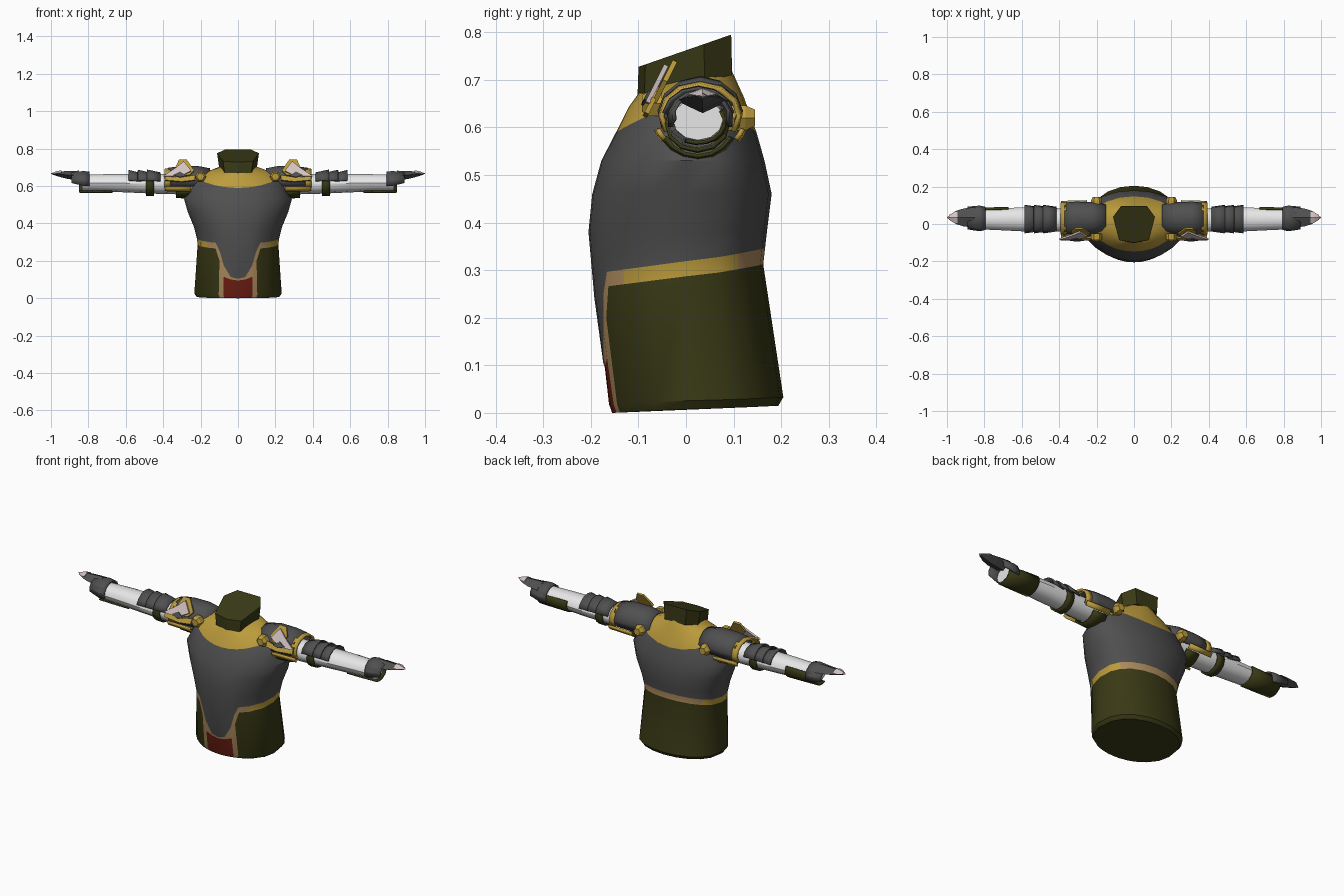
import bpy, bmesh, math
from math import sin, cos, pi, radians

if "Cube" in bpy.data.objects:
    bpy.data.objects.remove(bpy.data.objects["Cube"])


def mat(name, rgb):
    m = bpy.data.materials.new(name)
    m.diffuse_color = (*rgb, 1)
    m.use_nodes = True
    m.node_tree.nodes["Principled BSDF"].inputs["Base Color"].default_value = m.diffuse_color
    return m


GREY = mat("dark_grey", (.08, .08, .08))
OLIVE = mat("olive", (.041, .041, .008))
GOLD = mat("gold", (.5, .33, .045))
TAN = mat("tan", (.42, .26, .11))
RED = mat("dark_red", (.16, .014, .007))
WHITE = mat("white", (.82, .82, .82))
PALE = mat("pale_pink", (.66, .55, .55))


def make(name, verts, faces, mats, index=None, mirror=False, thick=0, smooth=35):
    me = bpy.data.meshes.new(name)
    me.from_pydata(verts, [], faces)
    for m in mats:
        me.materials.append(m)
    if index:
        for p, i in zip(me.polygons, index):
            p.material_index = i
    bm = bmesh.new()
    bm.from_mesh(me)
    bmesh.ops.recalc_face_normals(bm, faces=bm.faces)
    bm.to_mesh(me)
    bm.free()
    ob = bpy.data.objects.new(name, me)
    bpy.context.collection.objects.link(ob)
    if thick:
        s = ob.modifiers.new("thickness", 'SOLIDIFY')
        s.thickness = thick
    if mirror:
        ob.modifiers.new("mirror", 'MIRROR').use_clip = False
    bpy.ops.object.select_all(action='DESELECT')
    ob.select_set(True)
    bpy.context.view_layer.objects.active = ob
    if smooth:
        bpy.ops.object.shade_smooth_by_angle(angle=radians(smooth))
    return ob


def loft(rings, closed=True, caps=()):
    """Join rings of equal length with quads; caps lists rings to fill."""
    n = len(rings[0])
    verts = [p for r in rings for p in r]
    faces = [(j * n + i, j * n + (i + 1) % n, (j + 1) * n + (i + 1) % n, (j + 1) * n + i)
             for j in range(len(rings) - 1) for i in range(n if closed else n - 1)]
    faces += [tuple(c * n + i for i in range(n)) for c in caps]
    return verts, faces


def tube(name, stations, m, a0=0, a1=360, n=12, thick=.008, caps=(), smooth=35):
    """Mirrored arm shell along x; stations are (x, cy, cz, ry, rz), 90 degrees is up."""
    full = a1 - a0 == 360
    angs = [radians(a0 + (a1 - a0) * i / (n if full else n - 1)) for i in range(n)]
    rings = [[(x, cy + ry * cos(a), cz + rz * sin(a)) for a in angs]
             for x, cy, cz, ry, rz in stations]
    v, f = loft(rings, full, caps)
    return make(name, v, f, [m], mirror=True, thick=thick, smooth=smooth)


# ---- torso: half width, front depth and back depth by height
PROFILE = [(0, .225, .16, .195), (.03, .235, .163, .205), (.08, .231, .165, .198),
           (.11, .228, .176, .193), (.3, .215, .2, .161), (.38, .235, .205, .17),
           (.46, .268, .197, .18), (.53, .288, .178, .165), (.59, .245, .147, .148),
           (.65, .23, .12, .13)]


def section(z):
    for p, q in zip(PROFILE, PROFILE[1:]):
        if z <= q[0]:
            t = (z - p[0]) / (q[0] - p[0])
            return [a + (b - a) * t for a, b in zip(p[1:], q[1:])]
    return PROFILE[-1][1:]


def surf(a, z, k=1):
    w, f, b = section(z)
    c = cos(a)
    y = -f * c if c > 0 else b * abs(c) ** .75
    return (k * w * sin(a), k * y, z)


half = [0, .17, .347, .463, .585, .85, 1.2, pi / 2, 1.9, 2.2, 2.5, 2.83, pi]
angles = half + [-a for a in half[-2:0:-1]]
# trim edges at the front tabard, then a rising waist band
TABARD = {0: (.095, .104), .17: (.1, .113), .347: (.115, .175), .463: (.2, .25)}


def column(a):
    u = (1 - cos(a)) / 2
    lo, hi = TABARD.get(abs(a), (.262 + .05 * u, .292 + .054 * u))
    top = .59 + .055 * sin(a) ** 2
    base = .015 * u
    return [surf(a, base, .97), surf(a, base + .018)] + [
        surf(a, z) for z in (lo, hi, (hi + .38) / 2, .38, .46, .53, top)]


cols = [column(a) for a in angles]
rings = [list(r) for r in zip(*cols)]
# yoke rows slope up to the collar
collar = [(.095 * sin(a), -.095 * cos(a), .70 - .022 * cos(a)) for a in angles]
yoke_mid = [tuple(.5 * (p + q) + (.008 if k == 2 else 0) for k, (p, q) in enumerate(zip(e, c)))
            for e, c in zip(rings[-1], collar)]
rings += [yoke_mid, collar]
verts, faces = loft(rings, True, (0, len(rings) - 1))
index = []
for row in range(len(rings) - 1):
    for i in range(len(angles)):
        d = min(i, len(angles) - 1 - i)         # column counted from the front
        if row < 2:
            index.append(3 if d < 2 else 2 if d == 2 else 1)
        elif row == 2:
            index.append(4 if 5 <= d <= 8 else 2)
        else:
            index.append(0 if row < 8 else 4)
index += [1, 4]
make("torso", verts, faces, [GREY, OLIVE, TAN, RED, GOLD], index)

# ---- neck collar, faceted, with slanted top
right = [(0, -.105), (.08, -.09), (.112, .04), (.07, .1)]
plan = right + [(-x, y) for x, y in right[:0:-1]]
low = [(x * .9, y * .97, .69 + .2 * y) for x, y in plan]
high = [(x, y * .95, .762 + .33 * y) for x, y in plan]
v, f = loft([low, high], True, (0, 1))
make("neck_collar", v, f, [OLIVE], smooth=0)

# ---- arms
tube("arm", [(.2, .02, .61, .062, .056), (.4, .022, .611, .062, .054), (.6, .025, .615, .064, .049),
             (.72, .025, .617, .058, .046), (.835, .025, .617, .053, .044)],
     WHITE, thick=0, caps=(0, 4))

# ---- shoulder caps with gold edging
tube("shoulder_cap", [(.15, .03, .625, .075, .07), (.22, .03, .63, .086, .078),
                      (.31, .03, .63, .09, .076), (.372, .03, .628, .084, .07)],
     GREY, -25, 205, 9)
tube("shoulder_edge", [(.36, .03, .626, .089, .073), (.392, .03, .624, .086, .068)],
     GOLD, -30, 210, 9, .01)
for name, a in (("shoulder_hem_back", -38), ("shoulder_hem_front", 200)):
    tube(name, [(.25, .03, .626, .094, .08), (.39, .03, .624, .09, .074)], GOLD, a, a + 18, 3, .01)
tube("armpit_guard", [(.25, .025, .61, .078, .07), (.33, .025, .61, .072, .066)],
     OLIVE, 205, 335, 7)

# ---- elbow: olive strap and three overlapping plates
tube("elbow_strap", [(.45, .024, .608, .069, .062), (.492, .024, .608, .069, .06)], OLIVE)
for i in range(3):
    x = .415 + .05 * i
    tube("elbow_plate_%d" % (i + 1),
         [(x, .026, .615, .068, .058 - .002 * i), (x + .07, .026, .617, .078, .071 - .001 * i)],
         GREY, 12, 168, 7, .006, smooth=20)

# ---- forearm guard on the lower rear side
tube("forearm_guard", [(.67, .025, .616, .068, .053), (.76, .025, .615, .065, .052),
                       (.85, .025, .612, .06, .048)], OLIVE, -115, 30, 8)

# ---- gauntlet cuff and pointed hand plate
tube("gauntlet_cuff", [(.795, .03, .617, .063, .06), (.825, .03, .617, .07, .063),
                       (.89, .032, .628, .062, .046)], GREY, -15, 195, 9, smooth=25)


def spike(name, stations, m):
    """Diamond section blade; stations are (x, half width, bottom, ridge)."""
    r = [[(x, .035 - w, (lo + hi) / 2), (x, .035, hi), (x, .035 + w, (lo + hi) / 2), (x, .035, lo)]
         for x, w, lo, hi in stations]
    v, f = loft(r, True, (0, len(r) - 1))
    make(name, v, f, [m], mirror=True, smooth=0)


spike("hand_plate", [(.85, .055, .63, .682), (.91, .048, .638, .68), (.95, .036, .648, .678),
                     (.99, .012, .66, .672)], GREY)
spike("hand_tip", [(.945, .03, .66, .683), (.965, .028, .658, .681), (1.0, .002, .664, .668)], PALE)


# ---- winged shoulder ornaments, leaning back
def wing(name, outline, m, offset, thick):
    pts = [(x, -.088 + .5 * (z - .645) + offset, z) for x, z in outline]
    make(name, pts, [tuple(range(len(pts)))], [m], mirror=True, thick=thick, smooth=0)


wing("wing_backing", [(.235, .685), (.275, .743), (.315, .742), (.335, .70), (.3, .655), (.26, .66)],
     GOLD, .012, .01)
wing("wing_blade", [(.25, .682), (.29, .733), (.33, .7), (.398, .655), (.335, .652), (.285, .665)],
     PALE, -.002, .01)
wing("wing_hem", [(.23, .628), (.23, .655), (.29, .645), (.39, .66), (.392, .628), (.3, .62)],
     GOLD, .018, .01)
wing("wing_inset", [(.275, .655), (.31, .678), (.345, .66), (.31, .648)], GREY, -.008, .006)


# ---- hexagonal studs, front and back
def stud(name, y0, y1, z):
    r = [[(.2 + rad * cos(i * pi / 3), y, z + rad * sin(i * pi / 3)) for i in range(6)]
         for y, rad in ((y0, .03), (y0 + .7 * (y1 - y0), .03), (y1, .02))]
    v, f = loft(r, True, (0, 2))
    make(name, v, f, [GOLD], mirror=True, smooth=0)


stud("front_stud", -.05, -.092, .65)
stud("back_stud", .08, .145, .62)
